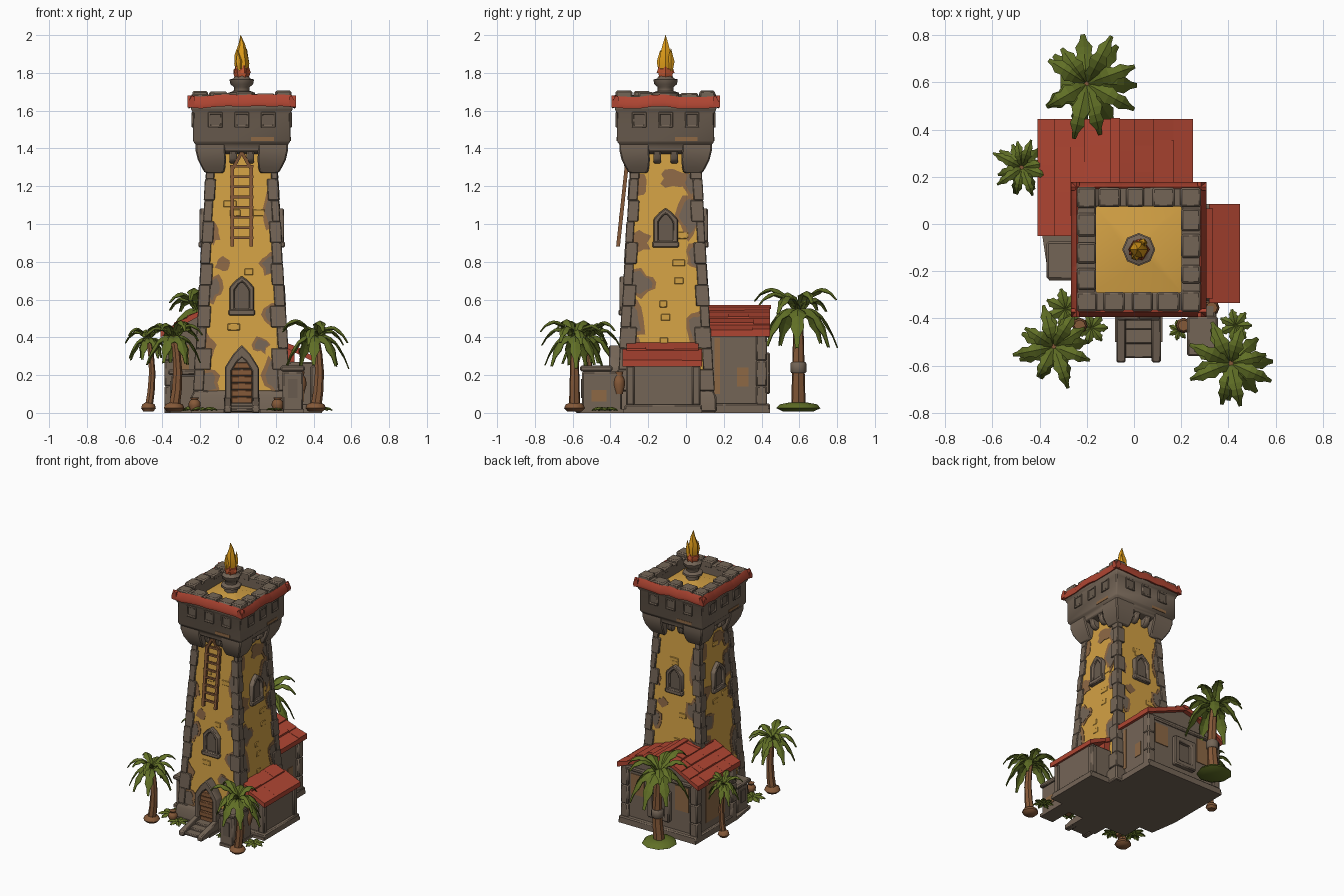
import bpy, bmesh, math, random
from mathutils import Matrix, Vector

random.seed(4)
R = random.uniform
CX, CY = 0.02, -0.108            # tower axis


def material(name, rgb):
    m = bpy.data.materials.new(name)
    m.diffuse_color = (*rgb, 1)
    return m


STONE = material("grey stone", (0.175, 0.13, 0.094))
DARK = material("dark stone", (0.14, 0.105, 0.077))
PLASTER = material("yellow plaster", (0.65, 0.355, 0.058))
RUST = material("worn plaster", (0.27, 0.14, 0.06))
TILE = material("red tile", (0.43, 0.06, 0.032))
LEAF = material("palm green", (0.118, 0.16, 0.019))
WOOD = material("brown wood", (0.235, 0.1, 0.04))
FIRE = material("flame yellow", (0.75, 0.34, 0.01))
EMBER = material("ember red", (0.5, 0.09, 0.03))


# ---- pieces are (verts, faces) pairs ----
def loft(rings, cap=True):
    n, m = len(rings[0]), len(rings)
    faces = [(i * n + j, i * n + (j + 1) % n, (i + 1) % m * n + (j + 1) % n, (i + 1) % m * n + j)
             for i in range(m - 1 if cap else m) for j in range(n)]
    if cap:
        faces += [tuple(range(n)), tuple(range((m - 1) * n, m * n))]
    return [Vector(p) for r in rings for p in r], faces


def square(h, z, x=0, y=0):
    return [(x - h, y - h, z), (x + h, y - h, z), (x + h, y + h, z), (x - h, y + h, z)]


def circle(r, z, x=0, y=0, n=8):
    return [(x + r * math.cos(6.2832 * i / n), y + r * math.sin(6.2832 * i / n), z) for i in range(n)]


def box(x0, x1, y0, y1, z0, z1):
    return loft([[(x0, y0, z), (x1, y0, z), (x1, y1, z), (x0, y1, z)] for z in (z0, z1)])


def prism(pts, o0, o1):          # (u, z) outline pushed out of the front wall
    return loft([[(u, -o, z) for u, z in pts] for o in (o0, o1)])


def frame(outer, inner, o0, o1):
    return loft([[(u, -o, z) for u, z in p] for p, o in
                 ((outer, o0), (outer, o1), (inner, o1), (inner, o0))], cap=False)


def move(piece, m):
    return [m @ v for v in piece[0]], piece[1]


def side(piece, k=0):            # turn a front-wall piece to wall k of the tower
    return move(piece, Matrix.Translation((CX, CY, 0)) @ Matrix.Rotation(k * math.pi / 2, 4, 'Z'))


def build(name, mat, pieces, bevel=0, smooth=0.85, solid=0):
    verts, faces = [], []
    for v, f in pieces:
        faces += [tuple(i + len(verts) for i in q) for q in f]
        verts += v
    me = bpy.data.meshes.new(name)
    me.from_pydata(verts, [], faces)
    bm = bmesh.new()
    bm.from_mesh(me)
    bmesh.ops.recalc_face_normals(bm, faces=bm.faces)
    bm.to_mesh(me)
    bm.free()
    me.materials.append(mat)
    ob = bpy.data.objects.new(name, me)
    bpy.context.collection.objects.link(ob)
    if smooth:
        bpy.context.view_layer.objects.active = ob
        ob.select_set(True)
        bpy.ops.object.shade_smooth_by_angle(angle=smooth)
        ob.select_set(False)
    if bevel:
        b = ob.modifiers.new("soft edges", 'BEVEL')
        b.width, b.segments = bevel, 1
    if solid:
        ob.modifiers.new("thickness", 'SOLIDIFY').thickness = solid
    return ob


def half(z):
    return 0.265 - 0.058 * z     # tower taper


# ---- ground slab following the walls ----
out = [(-0.08, -0.5), (0.12, -0.5), (0.12, -0.39), (0.24, -0.39), (0.24, -0.56), (0.35, -0.56), (0.35, -0.33), (0.445, -0.33),
       (0.445, 0.085), (0.285, 0.085), (0.285, 0.15), (0.24, 0.15), (0.24, 0.445), (-0.39, 0.445), (-0.39, -0.04),
       (-0.36, -0.24), (-0.25, -0.24), (-0.25, -0.39), (-0.08, -0.39)]
build("ground_slab", STONE, [loft([[(x, y, z) for x, y in out] for z in (0, 0.02)])])

# ---- tower shaft, plinth and corner stones ----
build("tower_shaft", PLASTER, [side(loft([square(half(z) - 0.013, z) for z in (0.03, 1.4)]))])
build("tower_plinth", STONE, [side(loft([square(0.272, 0.005), square(0.268, 0.09), square(0.25, 0.12)]))], 0.008)
quoins = []
for sx in (-1, 1):
    for sy in (-1, 1):
        for i in range(12):
            z, a, b = i * 0.112, R(0.045, 0.06), R(0.065, 0.08)
            a, b = (a, b) if i % 2 else (b, a)
            a, b = a * (1.2 - 0.035 * i), b * (1.2 - 0.035 * i)
            h0, h1, j = half(z), half(z + 0.112), R(-0.003, 0.002)
            ring = [[(sx * (h + j), sy * (h + j), w), (sx * (h - a), sy * (h + j), w),
                     (sx * (h - a), sy * (h - b), w), (sx * (h + j), sy * (h - b), w)]
                    for h, w in ((h0, z + 0.005), (h1, z + 0.118))]
            quoins.append(side(loft(ring)))
build("corner_stones", STONE, quoins, 0.004)


# ---- worn patches and loose bricks on the plaster ----
def patch(u, z, w, h, k, lift, outline):
    pts = [(u + w * s * math.cos(6.2832 * i / 12), max(0.1, z + h * s * math.sin(6.2832 * i / 12))) for i, s in enumerate(outline)]
    pts = [(max(-half(c) + 0.02, min(half(c) - 0.02, a)), c) for a, c in pts]
    return side(loft([[(a, -(half(c) - 0.013 + o), c) for a, c in pts] for o in (-0.01, lift)]), k)


wide = [(-0.19, 0.36, 0.05, 0.05), (0.1, 0.36, 0.035, 0.04), (0.17, 0.2, 0.05, 0.1), (-0.18, 0.16, 0.06, 0.06), (-0.1, 0.79, 0.035, 0.03),
        (0.15, 0.79, 0.05, 0.06), (-0.15, 0.66, 0.04, 0.06), (0.15, 1.07, 0.035, 0.1), (-0.15, 0.95, 0.03, 0.05), (0.16, 0.52, 0.04, 0.05)]
tall = [(0.04, 1.24, 0.06, 0.04), (0.12, 1.04, 0.05, 0.1), (0.13, 1.22, 0.04, 0.06), (-0.13, 0.69, 0.08, 0.06), (-0.14, 0.9, 0.05, 0.05),
        (-0.18, 0.5, 0.06, 0.12), (0.15, 0.82, 0.04, 0.06), (0.16, 0.45, 0.05, 0.09), (-0.13, 1.2, 0.03, 0.06), (-0.18, 0.33, 0.05, 0.06)]
rust, grey, bricks = [], [], []
for k in range(4):
    for i, (u, z, w, h) in enumerate(tall if k % 2 else wide):
        shape = [R(0.65, 1.2) for _ in range(12)]
        rust.append(patch(u, z, w * 1.12, h * 1.12, k, 0.003, [s + R(-0.05, 0.2) for s in shape]))
        if i % 4:
            grey.append(patch(u * 1.04, z, w * 0.92, h * 0.92, k, 0.005, shape))
    for _ in range(6):
        z, u = R(0.3, 1.2), R(-0.1, 0.06)
        o = half(z) - 0.013
        bricks.append(side(box(u, u + R(0.04, 0.07), -o - 0.003, -o + 0.02, z, z + 0.035), k))
build("worn_patches", RUST, rust)
build("bare_stone_patches", STONE, grey)
build("loose_bricks", PLASTER, bricks, 0.003)


# ---- pointed windows and doorway ----
def arch(w, z0, z1, p):
    return [(-w, z0), (w, z0), (w, z1), (w * 0.5, z1 + p * 0.6), (0, z1 + p), (-w * 0.5, z1 + p * 0.6), (-w, z1)]


wins, panes = [], []
for k, z in ((0, 0.52), (1, 0.88), (2, 0.88), (3, 0.88)):
    o = half(z + 0.1) - 0.01
    wins.append(side(frame(arch(0.065, z, z + 0.145, 0.06), arch(0.038, z + 0.03, z + 0.13, 0.045), o - 0.03, o + 0.025), k))
    wins.append(side(box(-0.07, 0.07, -o - 0.03, -o + 0.02, z - 0.005, z + 0.028), k))
    panes.append(side(prism(arch(0.04, z + 0.02, z + 0.13, 0.046), o - 0.02, o + 0.008), k))
wins.append(side(frame(arch(0.09, 0.005, 0.24, 0.12), arch(0.055, 0.005, 0.22, 0.075), 0.2, 0.3)))
build("window_frames", STONE, wins, 0.006)
build("window_recesses", DARK, panes)
build("door_back", STONE, [side(prism(arch(0.06, 0.02, 0.22, 0.08), 0.22, 0.262))])
build("door_planks", WOOD, [side(box(-0.055, 0.055, -0.283 - 0.01 * (i % 2), -0.24, 0.05 + i * 0.037, 0.083 + i * 0.037))
                            for i in range(6)], 0.003)
# entrance steps with cheek walls
build("entrance_steps", STONE,
      [side(box(-0.06, 0.06, -0.46 + i * 0.06, -0.26, 0.005, 0.025 + 0.015 * i)) for i in range(3)] +
      [side(loft([[(s * a, y, z) for a, y, z in ((0.055, -0.478, 0), (0.095, -0.478, 0), (0.095, -0.27, 0), (0.055, -0.27, 0))],
                  [(s * a, y, z) for a, y, z in ((0.055, -0.478, 0.035), (0.095, -0.478, 0.035), (0.095, -0.27, 0.085), (0.055, -0.27, 0.085))]]))
       for s in (-1, 1)], 0.006)


# ---- ladder leaning out from the front wall ----
def bar(p, q, w=0.01):
    return loft([[(x + a * w, y + b * w, z) for a, b in ((-1, -1), (1, -1), (1, 1), (-1, 1))] for x, y, z in (p, q)])


ladder = []
for s in (-0.05, 0.05):
    ladder += [bar((CX + s, -0.36, 0.88), (CX + s, -0.315, 1.3)), bar((CX + s, -0.315, 1.29), (CX, -0.325, 1.38))]
for i in range(8):
    z, y = 0.92 + i * 0.054, -0.356 + i * 0.0058
    ladder.append(box(CX - 0.062, CX + 0.062, y - 0.009, y + 0.006, z, z + 0.014))
build("ladder", WOOD, ladder)

# ---- tower head: corbels, gallery, roof trim, battlements ----
head = ((0.18, 1.37), (0.238, 1.385), (0.243, 1.42), (0.257, 1.435), (0.257, 1.585), (0.27, 1.61),
        (0.262, 1.68), (0.182, 1.68), (0.182, 1.5))
build("gallery", STONE, [side(loft([square(h, z) for h, z in head], cap=False))], 0.006)
corbels = [side(loft([square(s, z, c * a, c * b) for z, c, s in
                      ((1.27, 0.145, 0.05), (1.30, 0.15, 0.063), (1.34, 0.158, 0.075), (1.39, 0.166, 0.079), (1.43, 0.166, 0.079))]))
           for a in (-1, 1) for b in (-1, 1)]
for k in range(4):
    for u in (-0.045, 0.045):
        corbels.append(side(loft([[(u - 0.02, -o, z), (u + 0.02, -o, z), (u + 0.02, -0.15, z), (u - 0.02, -0.15, z)]
                                  for o, z in ((0.195, 1.32), (0.22, 1.34), (0.235, 1.39))]), k))
build("corbels", STONE, corbels, 0.007)
holes, sills, stains = [], [], []
for k in range(4):
    for u in (-0.14, 0, 0.14):
        holes.append(side(box(u - 0.028, u + 0.028, -0.2595, -0.24, 1.525, 1.582), k))
        sills.append(side(frame([(u - 0.038, 1.51), (u + 0.038, 1.51), (u + 0.038, 1.592), (u - 0.038, 1.592)],
                                [(u - 0.027, 1.525), (u + 0.027, 1.525), (u + 0.027, 1.58), (u - 0.027, 1.58)], 0.25, 0.265), k))
    stains.append(side(box(0.05, 0.17, -0.2595, -0.24, 1.44, 1.46), k))
build("gallery_openings", DARK, holes)
build("opening_frames", STONE, sills, 0.003)
build("gallery_stains", RUST, stains)
trim, merlons = [], []
for k in range(4):
    n, lev = 8, [0] + [R(-0.009, 0.008) for _ in range(7)] + [0]
    for i in range(n):
        rings = []
        for q in (i, i + 1):
            u, j = -0.287 + 0.574 * q / n, lev[q]
            rings.append([(u, -o, z) for o, z in ((0.25, 1.625), (0.282, 1.618 + j), (0.287, 1.64 + j), (0.264, 1.68 + j), (0.25, 1.672))])
        trim.append(side(loft(rings), k))
    for u in (-0.22, -0.105, 0.015, 0.125):
        w = 0.044 if u < -0.2 else R(0.038, 0.052)
        merlons.append(side(box(u - w, u + w, -0.262, -0.18, 1.65, R(1.688, 1.706)), k))
build("roof_trim", TILE, trim)
build("battlements", STONE, merlons, 0.008)
build("lookout_floor", PLASTER, [side(loft([square(0.184, 1.58), square(0.184, 1.605), square(0.03, 1.65)]))])

# ---- fire bowl and flame ----
bowl = ((0.045, 1.62), (0.045, 1.67), (0.07, 1.68), (0.07, 1.695), (0.042, 1.705), (0.042, 1.725), (0.06, 1.74),
        (0.065, 1.765), (0.045, 1.77), (0.035, 1.785), (0.02, 1.785))
build("fire_bowl", STONE, [side(loft([circle(r, z) for r, z in bowl]))])


def flame(pts, x, y, n=6):
    return side(loft([circle(r, z, x + dx, y, n) for r, z, dx in pts]))


build("flame", FIRE, [flame(((0.028, 1.79, 0), (0.04, 1.85, 0), (0.033, 1.9, -0.004), (0.018, 1.95, 0.0), (0.001, 2.0, -0.006)), 0, 0),
                      flame(((0.01, 1.81, 0), (0.02, 1.86, 0), (0.001, 1.93, 0.008)), 0.018, 0.028, 5),
                      flame(((0.01, 1.81, 0), (0.02, 1.86, 0), (0.001, 1.92, -0.008)), -0.014, -0.028, 5)])
build("embers", EMBER, [flame(((0.038, 1.775, 0), (0.045, 1.80, 0), (0.042, 1.82, 0), (0.03, 1.825, 0)), 0, 0)] +
      [flame(((0.018, 1.8, 0), (0.001, 1.85, 0)), a, b, 5) for a, b in ((0.03, 0.0), (-0.026, -0.012), (0.004, 0.03), (0.01, -0.03))])


# ---- tiled slopes: eave e to ridge r along y ----
def tiles(e, r, y0, y1, inset=0, rows=3, cols=5):
    res, e, r, ym = [], Vector(e), Vector(r), (y0 + y1) / 2
    for i in range(rows):
        cuts = [y0] + [y0 + (y1 - y0) * (q + R(-0.3, 0.3)) / cols for q in range(1, cols)] + [y1]
        s = 1 - 2 * inset / (y1 - y0) * i / rows
        for j in range(cols):
            a, b = e.lerp(r, i / rows), e.lerp(r, min(1, (i + 1.15) / rows))
            lift = R(0.012, 0.02)
            ring = [(a.x, a.y - 0.02), (a.x, a.y + lift), (b.x, b.y + 0.006), (b.x, b.y - 0.02)]
            res.append(loft([[(x, ym + (y - ym) * s, z) for x, z in ring] for y in cuts[j:j + 2]]))
    return res


# ---- rear house ----
gable = [(-0.37, 0.005), (0.215, 0.005), (0.215, 0.42), (-0.08, 0.55), (-0.2, 0.52), (-0.37, 0.42)]
build("rear_house_walls", STONE, [loft([[(x, y, z) for x, z in gable] for y in (-0.02, 0.41)])])
build("rear_house_roof", TILE, tiles((-0.41, 0.42), (-0.2, 0.535), -0.05, 0.445) + tiles((-0.21, 0.53), (-0.08, 0.56), -0.02, 0.445, 0, 1) +
      tiles((0.25, 0.425), (-0.08, 0.56), 0.12, 0.445, 0, 4, 3) + [box(-0.1, -0.06, 0.0, 0.45, 0.55, 0.572)])
posts = [box(x - 0.03, x + 0.03, y - 0.03, y + 0.03, z, z + 0.138) for x, y in ((-0.36, 0.4), (0.205, 0.4), (-0.36, -0.01))
         for z in (0.005, 0.14, 0.275)]
posts += [box(-0.39, 0.24, -0.04, 0.445, 0.005, 0.05), box(-0.38, 0.22, 0.38, 0.425, 0.39, 0.42)]
posts.append(move(frame([(-0.09, 0.1), (0.09, 0.1), (0.09, 0.32), (-0.09, 0.32)], [(-0.05, 0.14), (0.05, 0.14), (0.05, 0.28), (-0.05, 0.28)],
                        -0.445, -0.4), Matrix.Translation((-0.08, 0, 0))))
build("rear_house_stonework", STONE, posts, 0.008)
build("rear_house_window", DARK, [box(-0.13, -0.03, 0.4, 0.417, 0.14, 0.28)])
stains = [(-0.31, -0.2, 0.4, 0.415, 0.2, 0.38), (0.05, 0.16, 0.4, 0.415, 0.22, 0.37), (0.2, 0.219, 0.15, 0.18, 0.1, 0.4),
          (0.2, 0.219, 0.27, 0.33, 0.14, 0.24), (-0.374, -0.36, 0.08, 0.3, 0.1, 0.38), (-0.35, -0.26, -0.024, 0.0, 0.1, 0.36)]
build("rear_house_stains", RUST, [box(*s) for s in stains])

# ---- side annex with lean-to roof ----
build("annex_walls", STONE, [box(0.2, 0.42, -0.305, 0.065, 0.005, 0.27), box(0.2, 0.445, -0.325, 0.085, 0.005, 0.045)] +
      [box(0.385, 0.432, y - 0.022, y + 0.022, 0.04, 0.25) for y in (-0.295, 0.055)], 0.008)
build("annex_roof", TILE, tiles((0.45, 0.265), (0.22, 0.38), -0.335, 0.085, 0.04, 2, 3) + [box(0.2, 0.3, -0.28, 0.05, 0.25, 0.35)])

# ---- small stone sheds ----
build("small_sheds", STONE, [box(0.235, 0.345, -0.55, -0.34, 0.005, 0.22), box(0.225, 0.355, -0.56, -0.39, 0.22, 0.25),
                             box(-0.355, -0.2, -0.22, -0.09, 0.005, 0.2), box(-0.37, -0.2, -0.235, -0.075, 0.2, 0.23)], 0.008)
build("shed_openings", DARK, [box(0.265, 0.315, -0.556, -0.54, 0.08, 0.18), box(-0.361, -0.345, -0.18, -0.13, 0.08, 0.17)])
build("shed_stains", RUST, [box(0.24, 0.349, -0.5, -0.42, 0.06, 0.12)])

# ---- clay pots ----
pot = ((0.02, 0), (0.033, 0.05), (0.03, 0.08), (0.018, 0.1), (0.024, 0.12), (0.01, 0.12))
build("clay_pots", WOOD, [loft([circle(r, z0 + z * s, x, y) for r, z in pot])
                          for x, y, z0, s in ((-0.23, -0.43, 0.01, 0.6), (0.21, -0.43, 0.01, 0.6), (0.33, -0.355, 0.1, 1))])


# ---- palms ----
def frond(c, ang, L, rise, drop, w):
    rows, d = [], Vector((math.cos(ang), math.sin(ang), 0))
    n = Vector((-d.y, d.x, 0))
    for i in range(8):
        t = i / 7
        p = c + d * L * t * (1 - 0.12 * t) + Vector((0, 0, L * (rise * t - drop * t * t)))
        hw = w * (0.25 + math.sin(math.pi * min(1, 0.12 + t * 0.88))) * (1.15 if i % 2 else 0.78)
        e = Vector((0, 0, -hw * 0.5))
        rows += [p - n * hw + e, p, p + n * hw + e]
    return rows, [(3 * i + j, 3 * i + j + 1, 3 * i + j + 4, 3 * i + j + 3) for i in range(7) for j in (0, 1)]


for x, y, top, L, tr, base in ((-0.2, 0.595, 0.55, 0.255, 0.036, LEAF), (-0.475, 0.24, 0.4, 0.145, 0.02, WOOD),
                               (-0.34, -0.52, 0.41, 0.2, 0.028, WOOD), (0.41, -0.59, 0.41, 0.215, 0.028, WOOD)):
    rings = []
    for i in range(5):
        t = i / 4
        b = 0.02 * math.sin(math.pi * t)
        rings.append(circle(tr * (1.1 - 0.4 * t), 0.02 + (top - 0.02) * t, x + b, y, 7))
    build("palm_trunk", WOOD, [loft(rings)])
    c = Vector((x, y, top - 0.01))
    fr = [frond(c, 6.2832 * (i + R(-0.3, 0.3)) / 7, L * R(0.8, 0.95), 0.6, 1.4, L * 0.13) for i in range(7)]
    fr += [frond(c, 6.2832 * (i + 0.5 + R(-0.3, 0.3)) / 8, L * R(0.8, 1.08), R(1.1, 1.7), 1.35, L * 0.11) for i in range(8)]
    build("palm_fronds", LEAF, fr, solid=0.005, smooth=0)
    s = 3.3 if base == LEAF else 2.0
    build("palm_mound", base, [loft([circle(tr * s * a, z, x, y, 9) for a, z in ((0.7, 0.008), (1, 0.025), (0.85, 0.045), (0.4, 0.055))])])
build("palm_collar", STONE, [loft([circle(0.045, z, -0.185, 0.595) for z in (0.21, 0.27)])], 0.008)

# ---- low bushes ----
build("bushes", LEAF, [frond(Vector((x, y, 0.02)), 6.2832 * i / 7, r, 0.6, 0.65, r * 0.2) for x, y, r in
                       ((-0.29, -0.36, 0.1), (-0.18, -0.44, 0.08), (0.43, -0.43, 0.08), (0.19, -0.45, 0.05)) for i in range(7)],
      solid=0.005, smooth=0)
